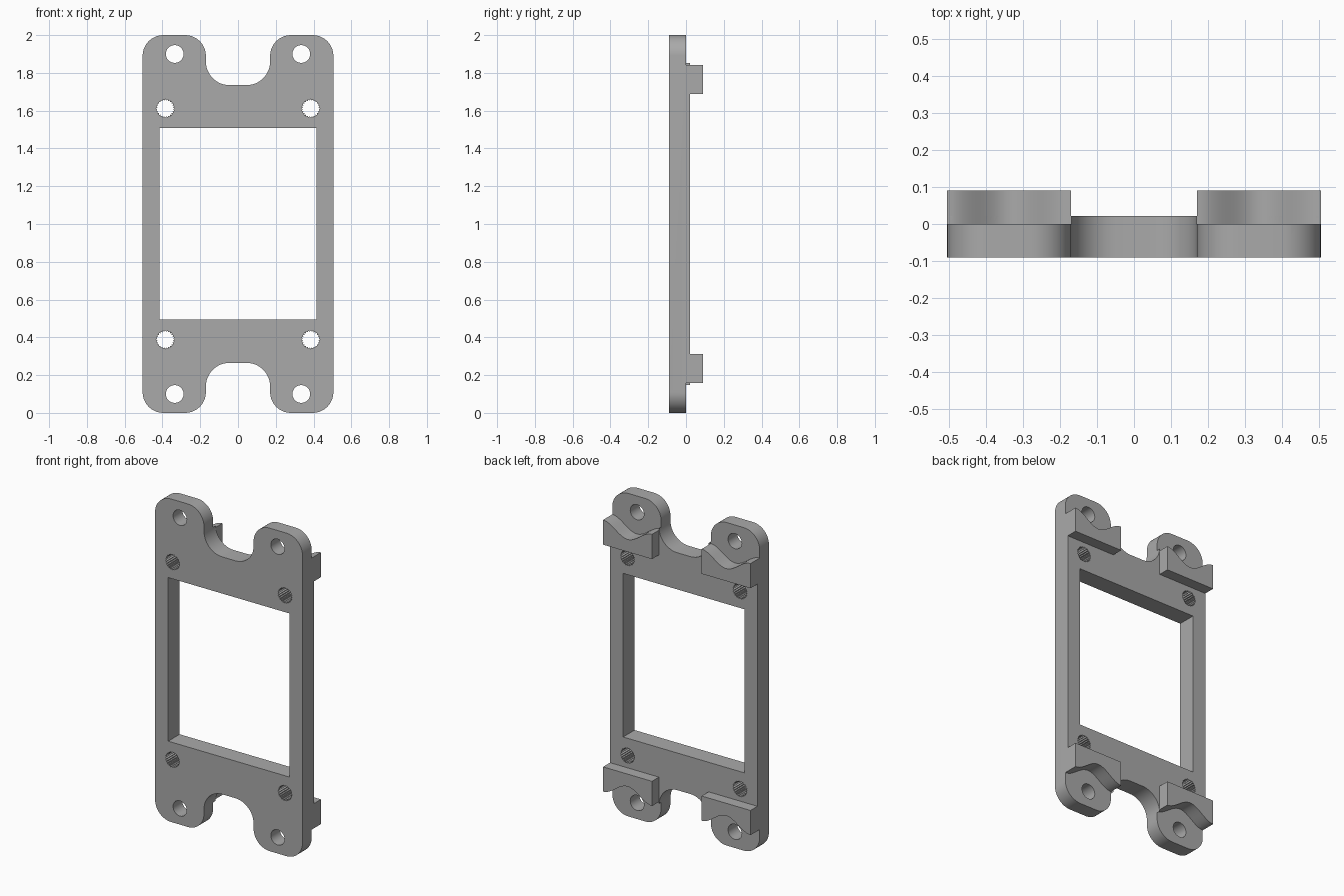
import bpy
import bmesh
from math import pi, sin, cos
from mathutils import Matrix, Vector

if "Cube" in bpy.data.objects:
    bpy.data.objects.remove(bpy.data.objects["Cube"], do_unlink=True)

FRONT, EAR_BACK, PLATE_BACK, BLOCK_BACK = -0.09, 0.0, 0.022, 0.09
HALF_W, EAR_IN, TOP = 0.505, 0.17, 2.0
SIGNS = [(sx, sz) for sz in (1, -1) for sx in (1, -1)]

grey = bpy.data.materials.new("plain grey")
grey.use_nodes = True
colour = (0.4, 0.4, 0.4, 1)
grey.diffuse_color = colour
grey.node_tree.nodes["Principled BSDF"].inputs["Base Color"].default_value = colour


def extrude_profile(name, loops, y0, y1):
    """Fill closed x-z loops (inner loops become holes) and extrude from y0 to y1."""
    curve = bpy.data.curves.new(name, 'CURVE')
    curve.dimensions = '2D'
    curve.fill_mode = 'BOTH'
    curve.extrude = (y1 - y0) / 2
    for loop in loops:
        spline = curve.splines.new('POLY')
        spline.points.add(len(loop) - 1)
        for point, (x, z) in zip(spline.points, loop):
            point.co = (x, z, 0, 1)
        spline.use_cyclic_u = True
    temp = bpy.data.objects.new(name, curve)
    bpy.context.collection.objects.link(temp)
    graph = bpy.context.evaluated_depsgraph_get()
    mesh = bpy.data.meshes.new_from_object(temp.evaluated_get(graph))
    bpy.data.objects.remove(temp, do_unlink=True)
    bm = bmesh.new()
    bm.from_mesh(mesh)
    bmesh.ops.remove_doubles(bm, verts=bm.verts, dist=1e-5)
    bm.transform(Matrix.Translation((0, (y0 + y1) / 2, 0)) @ Matrix.Rotation(pi / 2, 4, 'X'))
    bmesh.ops.recalc_face_normals(bm, faces=bm.faces)
    bm.to_mesh(mesh)
    bm.free()
    mesh.materials.clear()
    mesh.materials.append(grey)
    obj = bpy.data.objects.new(name, mesh)
    bpy.context.collection.objects.link(obj)
    return obj


def rounded(corners, steps=12):
    """Round each (x, z, radius) corner of a loop."""
    loop = []
    for i, (x, z, r) in enumerate(corners):
        p = Vector((x, z))
        before = (Vector(corners[i - 1][:2]) - p).normalized()
        after = (Vector(corners[(i + 1) % len(corners)][:2]) - p).normalized()
        centre = p + (before + after) * r
        for k in range(steps + 1):
            t = pi / 2 * k / steps
            loop.append(centre - after * r * cos(t) - before * r * sin(t))
    return loop


def ring(x, z, radii, count):
    """Closed ring whose points cycle through the given radii."""
    return [(x + radii[i % len(radii)] * cos(2 * pi * i / count),
             z + radii[i % len(radii)] * sin(2 * pi * i / count)) for i in range(count)]


def place(loop, sx, sz):
    """Mirror a top-left loop into one of the four corners."""
    return [(sx * x, 1 + sz * (z - 1)) for x, z in loop]


def smooth(obj):
    bpy.ops.object.select_all(action='DESELECT')
    obj.select_set(True)
    bpy.context.view_layer.objects.active = obj
    bpy.ops.object.shade_smooth_by_angle(angle=pi / 6)


# Plate outline with four rounded ears and a notch at each end
quarter = [(HALF_W, TOP, 0.11), (EAR_IN, TOP, 0.11), (EAR_IN, 1.735, 0.125)]
upper = quarter + [(-x, z, r) for x, z, r in reversed(quarter)]
outline = rounded(upper + [(x, TOP - z, r) for x, z, r in reversed(upper)])

# Window, screw holes and serrated holes
window = [(-0.415, 0.495), (0.415, 0.495), (0.415, 1.508), (-0.415, 1.508)]
holes = [window]
for sx, sz in SIGNS:
    holes.append(place(ring(0.335, 1.9, (0.047,), 32), sx, sz))
    holes.append(place(ring(0.385, 1.612, (0.049, 0.042), 48), sx, sz))
plate = extrude_profile("mounting_plate", [outline] + holes, FRONT, PLATE_BACK)

# Wavy edge that dips around each screw hole
middle, half = (HALF_W + EAR_IN) / 2, (HALF_W - EAR_IN) / 2
wave = []
for i in range(25):
    u = -1 + i / 12
    wave.append((middle + half * u, 1.803 - 0.038 * cos(pi * u)))

# Thin the ears behind the wavy edge
recess = [(EAR_IN - 0.0005, 2.1), (EAR_IN - 0.0005, 1.841)] + wave + [(0.6, 1.841), (0.6, 2.1)]
cutter = extrude_profile("ear_recess_cutter", [place(recess, *s) for s in SIGNS], EAR_BACK, 0.2)
cutter.hide_render = True
cut = plate.modifiers.new("ear recess", 'BOOLEAN')
cut.operation = 'DIFFERENCE'
cut.solver = 'EXACT'
cut.object = cutter
bpy.context.view_layer.objects.active = plate
bpy.ops.object.modifier_apply(modifier=cut.name)
bpy.data.objects.remove(cutter, do_unlink=True)
smooth(plate)

# Raised back blocks that follow the same wavy edge
block = wave + [(HALF_W, 1.688), (EAR_IN, 1.688)]
for sx, sz in SIGNS:
    name = ("upper_" if sz > 0 else "lower_") + ("left" if sx > 0 else "right") + "_block"
    smooth(extrude_profile(name, [place(block, sx, sz)], PLATE_BACK, BLOCK_BACK))
